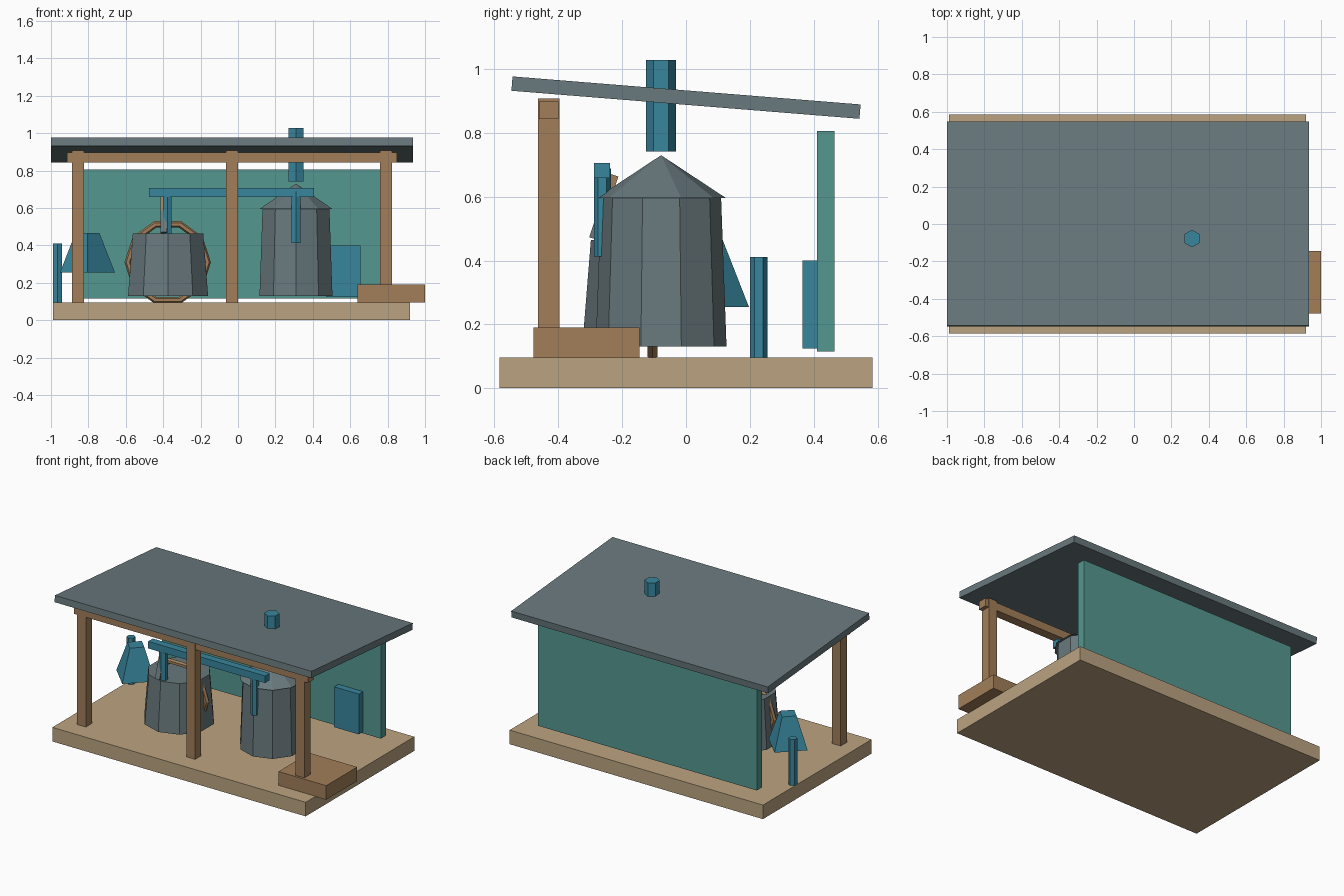
import bpy, bmesh, math
from mathutils import Vector

if "Cube" in bpy.data.objects:
    bpy.data.objects.remove(bpy.data.objects["Cube"])


def material(name, rgb):
    m = bpy.data.materials.new(name)
    m.diffuse_color = (*rgb, 1)
    m.use_nodes = True
    m.node_tree.nodes["Principled BSDF"].inputs["Base Color"].default_value = m.diffuse_color
    return m


WOOD = material("wood", (0.36, 0.21, 0.10))
TAN = material("tan", (0.50, 0.37, 0.22))
SLATE = material("slate", (0.14, 0.19, 0.205))
BLUE = material("blue", (0.04, 0.24, 0.34))
TEAL = material("teal", (0.09, 0.31, 0.28))


def finish(name, bm, mat):
    me = bpy.data.meshes.new(name)
    bm.to_mesh(me)
    bm.free()
    ob = bpy.data.objects.new(name, me)
    bpy.context.collection.objects.link(ob)
    me.materials.append(mat)
    return ob


def box(name, x, y, z, mat, tilt=0):
    """Box from (min, max) ranges on each axis, tilted about x."""
    bm = bmesh.new()
    bmesh.ops.create_cube(bm, size=1)
    for v in bm.verts:
        v.co = Vector([c * (r[1] - r[0]) for c, r in zip(v.co, (x, y, z))])
    ob = finish(name, bm, mat)
    ob.location = [(r[0] + r[1]) / 2 for r in (x, y, z)]
    ob.rotation_euler.x = tilt
    return ob


def drum(name, x, y, z, r1, r2, sides, mat):
    """Upright faceted cylinder, frustum or cone between two heights."""
    bm = bmesh.new()
    bmesh.ops.create_cone(bm, cap_ends=True, segments=sides, radius1=r1,
                          radius2=r2, depth=z[1] - z[0])
    if r2 == 0:
        bmesh.ops.remove_doubles(bm, verts=bm.verts, dist=1e-5)
    ob = finish(name, bm, mat)
    ob.location = (x, y, (z[0] + z[1]) / 2)
    return ob


# Shelter: floor, back wall, sloping roof
box("floor", (-0.99, 0.92), (-0.585, 0.585), (0, 0.096), TAN)
box("back_wall", (-0.86, 0.79), (0.41, 0.466), (0.115, 0.806), TEAL)
box("roof", (-1.0, 0.935), (-0.547, 0.547), (0.888, 0.933), SLATE,
    math.radians(-4.6))

# Front posts and beam
for i, x in enumerate((-0.856, -0.032, 0.792)):
    box(f"front_post_{i + 1}", (x - 0.0325, x + 0.0325), (-0.463, -0.397),
        (0.095, 0.908), WOOD)
box("front_beam", (-0.914, 0.85), (-0.461, -0.399), (0.843, 0.898), WOOD)

# Low crate at the right corner
box("crate", (0.64, 1.0), (-0.478, -0.145), (0.094, 0.19), WOOD)

# Right tank with conical lid and chimney
drum("right_tank", 0.31, -0.078, (0.13, 0.597), 0.205, 0.188, 10, SLATE)
drum("right_tank_lid", 0.31, -0.078, (0.596, 0.73), 0.203, 0, 10, SLATE)
drum("chimney", 0.31, -0.078, (0.742, 1.028), 0.047, 0.047, 6, BLUE)

# Left tank with upright wooden hoop
drum("left_tank", -0.374, -0.10, (0.13, 0.465), 0.225, 0.198, 10, SLATE)
bpy.ops.mesh.primitive_torus_add(
    major_segments=10, minor_segments=6, major_radius=0.213,
    minor_radius=0.018, location=(-0.376, -0.105, 0.31),
    rotation=(math.pi / 2, 0, 0))
hoop = bpy.context.object
hoop.name = "wooden_hoop"
hoop.data.materials.append(WOOD)

# Leaning stirrer on the left tank
box("stirrer_rod", (-0.415, -0.38), (-0.283, -0.253), (0.465, 0.60), SLATE,
    math.radians(-18))
box("stirrer_handle", (-0.415, -0.385), (-0.255, -0.225), (0.58, 0.67), WOOD,
    math.radians(-18))

# Transfer pipe across the front with two drop pipes
box("cross_pipe", (-0.476, 0.406), (-0.288, -0.238), (0.658, 0.706), BLUE)
drum("drop_pipe_left", -0.378, -0.262, (0.465, 0.688), 0.027, 0.027, 6, BLUE)
drum("drop_pipe_right", 0.31, -0.262, (0.412, 0.688), 0.027, 0.027, 6, BLUE)

# Cabinet on the back wall, left hopper and short pole
box("wall_cabinet", (0.47, 0.655), (0.365, 0.412), (0.125, 0.40), BLUE)
drum("hopper", -0.805, 0.05, (0.255, 0.467), 0.147, 0.064, 4, BLUE)
drum("short_pole", -0.965, 0.228, (0.095, 0.411), 0.028, 0.028, 6, BLUE)
